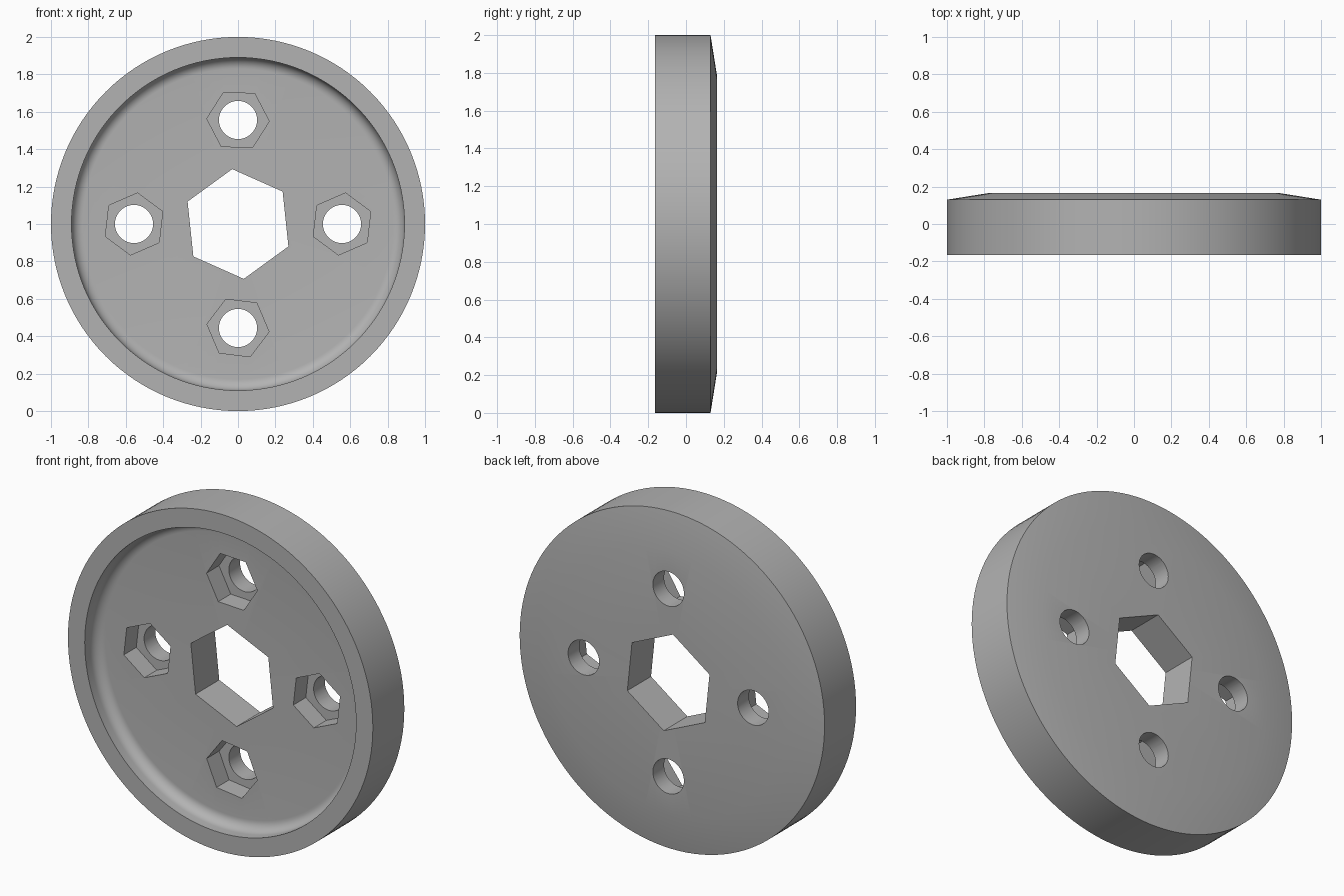
import bpy, bmesh
from math import cos, sin, pi, radians
from mathutils import Matrix

cube = bpy.data.objects.get("Cube")
if cube:
    bpy.data.objects.remove(cube, do_unlink=True)

FRONT, BACK = -0.165, 0.165
FLOOR = -0.057          # floor of the dished front
POCKET = 0.06           # bottom of the nut pockets
RIM, FILLET = 0.89, 0.06

grey = bpy.data.materials.new("plain_grey")
grey.use_nodes = True
colour = (0.45, 0.45, 0.45, 1)
grey.diffuse_color = colour
grey.node_tree.nodes["Principled BSDF"].inputs["Base Color"].default_value = colour


def link(name, bm):
    bmesh.ops.recalc_face_normals(bm, faces=bm.faces[:])
    mesh = bpy.data.meshes.new(name)
    bm.to_mesh(mesh)
    bm.free()
    mesh.materials.append(grey)
    ob = bpy.data.objects.new(name, mesh)
    bpy.context.collection.objects.link(ob)
    return ob


def lathe(name, profile, steps):
    """Spin (radius, y) points about the wheel axis."""
    bm = bmesh.new()
    verts = [bm.verts.new((r, y, 0)) for r, y in profile]
    edges = [bm.edges.new(pair) for pair in zip(verts, verts[1:])]
    bmesh.ops.spin(bm, geom=verts + edges, cent=(0, 0, 0), axis=(0, 1, 0),
                   angle=2 * pi, steps=steps)
    bmesh.ops.remove_doubles(bm, verts=bm.verts[:], dist=0.0001)
    bmesh.ops.translate(bm, verts=bm.verts[:], vec=(0, 0, 1))
    return link(name, bm)


def add_prism(bm, x, z, radius, sides, turn, y0, y1):
    """Prism along y with its first corner turned up from +x."""
    angles = [radians(turn) + 2 * pi * i / sides for i in range(sides)]
    face = bm.faces.new([bm.verts.new((x + radius * cos(a), y0, z + radius * sin(a)))
                         for a in angles])
    new = bmesh.ops.extrude_face_region(bm, geom=[face])["geom"]
    bmesh.ops.translate(bm, vec=(0, y1 - y0, 0),
                        verts=[v for v in new if isinstance(v, bmesh.types.BMVert)])


# Wheel body: dished front with a filleted edge, bevelled back
arc = [(RIM - FILLET + FILLET * cos(a), FLOOR - FILLET + FILLET * sin(a))
       for a in (pi / 2 * (1 - i / 8) for i in range(9))]
wheel = lathe("wheel_body", [(0, FLOOR)] + arc + [
    (RIM, FRONT), (1, FRONT), (1, 0.13), (0.78, BACK), (0, BACK)], 128)

# Cutters: hex bore, nut pockets, bolt holes
PITCH = 0.556
stations = [(0, 1 + PITCH, -2.5), (0, 1 - PITCH, -7),
            (-PITCH, 1, 23.5), (PITCH, 1, 23.5)]

pockets = bmesh.new()
add_prism(pockets, 0, 1, 0.295, 6, 36, -0.3, 0.3)
for x, z, turn in stations:
    add_prism(pockets, x, z, 0.167, 6, turn, -0.3, POCKET)

holes = bmesh.new()
for x, z, turn in stations:
    add_prism(holes, x, z, 0.102, 48, 0, -0.3, 0.3)

for cutter in (link("hex_cutter", pockets), link("bolt_hole_cutter", holes)):
    cutter.hide_render = True
    cutter.hide_viewport = True
    mod = wheel.modifiers.new(cutter.name, "BOOLEAN")
    mod.operation = "DIFFERENCE"
    mod.solver = "EXACT"
    mod.object = cutter

# Bake the cuts, then drop the cutters
bpy.context.view_layer.update()
graph = bpy.context.evaluated_depsgraph_get()
baked = bpy.data.meshes.new_from_object(wheel.evaluated_get(graph))
wheel.modifiers.clear()
wheel.data = baked
for name in ("hex_cutter", "bolt_hole_cutter"):
    bpy.data.objects.remove(bpy.data.objects[name], do_unlink=True)

bpy.ops.object.select_all(action="DESELECT")
wheel.select_set(True)
bpy.context.view_layer.objects.active = wheel
bpy.ops.object.shade_smooth_by_angle(angle=radians(30))
